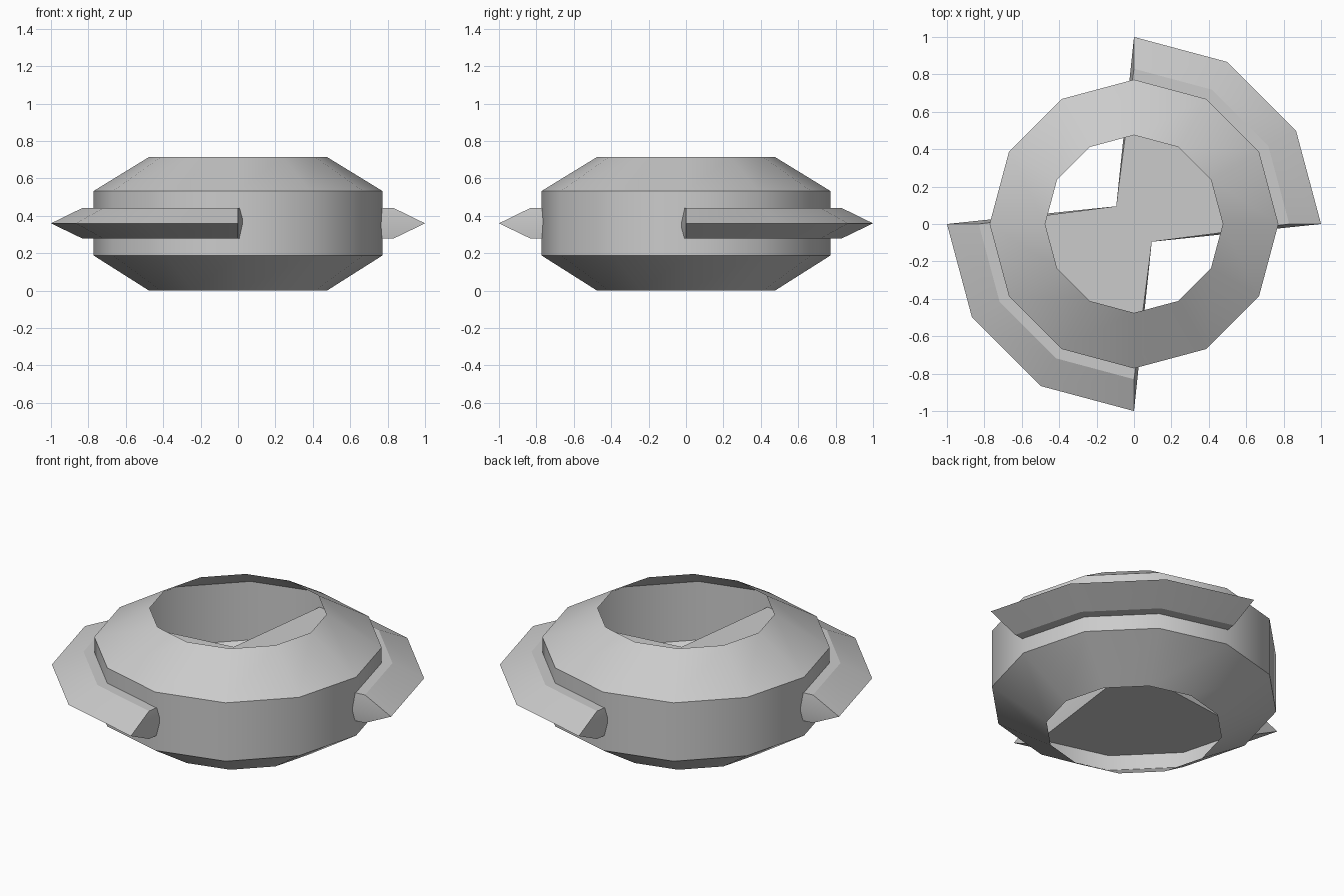
import bpy, bmesh, math

cube = bpy.data.objects.get("Cube")
if cube:
    bpy.data.objects.remove(cube, do_unlink=True)

SIDES = 12
grey = bpy.data.materials.new("plain grey")
grey.use_nodes = True
colour = (0.6, 0.6, 0.6, 1)
grey.diffuse_color = colour
grey.node_tree.nodes["Principled BSDF"].inputs["Base Color"].default_value = colour


def polar(radius, step):
    a = math.tau * step / SIDES
    return radius * math.cos(a), radius * math.sin(a)


def stack(name, loops, capped, smooth_angle):
    """Skin closed loops of (x, y, z) points from bottom to top."""
    bm = bmesh.new()
    rings = [[bm.verts.new(p) for p in loop] for loop in loops]
    n = len(rings[0])
    for low, high in zip(rings, rings[1:]):
        for i in range(n):
            j = (i + 1) % n
            bm.faces.new((low[i], low[j], high[j], high[i]))
    if capped:
        bm.faces.new(rings[0][::-1])
        bm.faces.new(rings[-1])
    mesh = bpy.data.meshes.new(name)
    bm.to_mesh(mesh)
    bm.free()
    mesh.materials.append(grey)
    obj = bpy.data.objects.new(name, mesh)
    bpy.context.collection.objects.link(obj)
    bpy.ops.object.select_all(action='DESELECT')
    obj.select_set(True)
    bpy.context.view_layer.objects.active = obj
    bpy.ops.object.shade_smooth_by_angle(angle=math.radians(smooth_angle))
    return obj


# Hollow casing, open at the top and bottom
profile = [(0.475, 0.0), (0.772, 0.188), (0.772, 0.533), (0.475, 0.715)]
stack("ring_casing",
      [[(*polar(r, i), z) for i in range(SIDES)] for r, z in profile],
      False, 40)


# Two quarter-turn blades joined across the middle in one slab
def blade_outline(radius, z):
    points = []
    for start, side in ((0, 1), (6, -1)):
        points += [(*polar(radius, start + i), z) for i in range(4)]
        points.append((-0.095 * side, 0.095 * side, z))
    return points


stack("twin_blade",
      [blade_outline(r, z) for r, z in ((0.83, 0.278), (1.0, 0.36), (0.83, 0.443))],
      True, 22)
